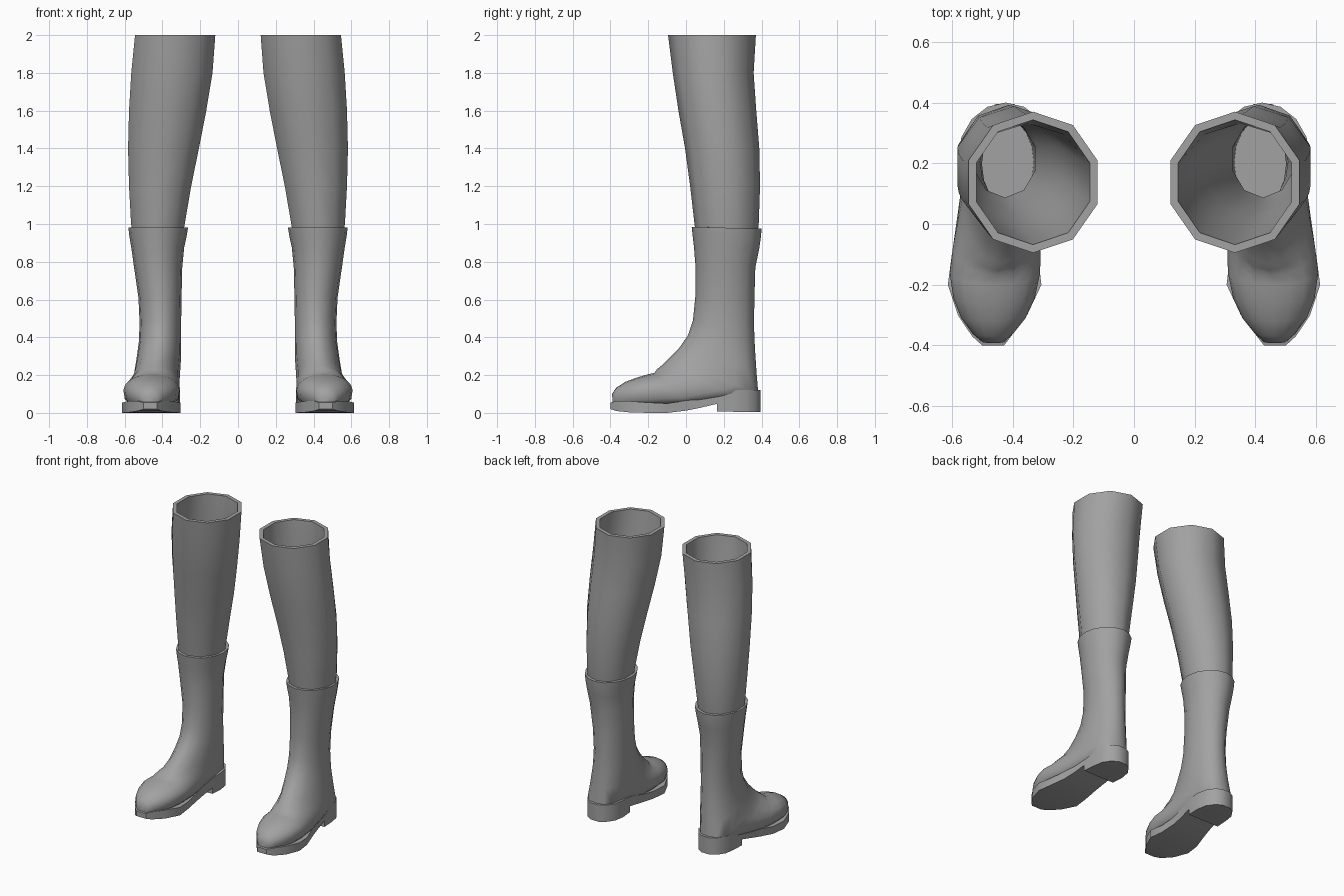
import bpy, bmesh, math

if "Cube" in bpy.data.objects:
    bpy.data.objects.remove(bpy.data.objects["Cube"])

grey = bpy.data.materials.new("plain grey")
grey.diffuse_color = (0.36, 0.36, 0.36, 1)
grey.use_nodes = True
grey.node_tree.nodes["Principled BSDF"].inputs["Base Color"].default_value = grey.diffuse_color


def loft(name, rings, angle, cap_start=False, cap_end=False, closed=False):
    """Skin a list of equal-length point rings into a smooth object."""
    bm = bmesh.new()
    loops = [[bm.verts.new(p) for p in ring] for ring in rings]
    n = len(loops[0])
    pairs = list(zip(loops, loops[1:]))
    if closed:
        pairs.append((loops[-1], loops[0]))
    for a, b in pairs:
        for i in range(n):
            j = (i + 1) % n
            bm.faces.new((a[i], a[j], b[j], b[i]))
    if cap_start:
        bm.faces.new(loops[0][::-1])
    if cap_end:
        bm.faces.new(loops[-1])
    bmesh.ops.recalc_face_normals(bm, faces=bm.faces)
    mesh = bpy.data.meshes.new(name)
    bm.to_mesh(mesh)
    bm.free()
    mesh.materials.append(grey)
    obj = bpy.data.objects.new(name, mesh)
    bpy.context.collection.objects.link(obj)
    bpy.context.view_layer.objects.active = obj
    obj.select_set(True)
    bpy.ops.object.shade_smooth_by_angle(angle=math.radians(angle))
    obj.select_set(False)
    return obj


def oval(front, back, xc, hw, side, n, square=1.0):
    """Tilted oval from a front (y, z) to a back (y, z); square < 1 fills out the back half."""
    ring = []
    for i in range(n):
        a = 2 * math.pi * i / n
        s, c = math.sin(a), math.cos(a)
        if c < 0:
            s = math.copysign(abs(s) ** square, s)
            c = -abs(c) ** square
        t = (1 - c) / 2
        ring.append((side * (xc + hw * s),
                     front[0] + (back[0] - front[0]) * t,
                     front[1] + (back[1] - front[1]) * t))
    return ring


# Leg: z, inner x, outer x, front y, back y
LEG = [(2.0, .12, .545, -.095, .37), (1.8, .135, .565, -.07, .358),
       (1.6, .168, .577, -.04, .372), (1.4, .207, .582, -.005, .388),
       (1.2, .248, .577, .022, .392), (1.0, .282, .566, .045, .385),
       (.88, .30, .55, .06, .37)]

# Boot: front y, z, back y, z, centre x, half width, squareness
BOOT = [(.03, .985, .40, .975, .4225, .158, 1), (.035, .94, .397, .935, .4235, .152, 1),
        (.042, .88, .388, .87, .425, .14, 1), (.05, .78, .367, .77, .423, .128, 1),
        (.05, .62, .362, .60, .413, .114, 1), (.037, .49, .36, .46, .411, .11, 1),
        (.01, .41, .365, .34, .413, .112, .95), (-.035, .345, .373, .22, .42, .118, .85),
        (-.09, .29, .383, .10, .43, .122, .75), (-.13, .25, .30, .08, .437, .128, .7),
        (-.153, .232, .16, .06, .445, .136, .7), (-.168, .211, .02, .04, .452, .144, .65),
        (-.20, .205, -.12, .035, .458, .149, .65), (-.26, .187, -.23, .03, .461, .134, .65),
        (-.32, .165, -.30, .03, .463, .106, .65), (-.37, .133, -.355, .03, .465, .066, .65),
        (-.392, .10, -.385, .03, .464, .036, .65)]

# Sole: y, inner x, outer x, bottom z, top z
SOLE = [(-.40, .428, .50, .02, .055), (-.37, .405, .533, .01, .062),
        (-.30, .352, .58, .003, .062), (-.20, .305, .613, 0, .055),
        (-.10, .317, .60, 0, .05), (0, .324, .572, .012, .065),
        (.08, .322, .557, .028, .09), (.165, .313, .547, .048, .115),
        (.165, .313, .547, .008, .115), (.25, .308, .541, .006, .122),
        (.32, .32, .53, .006, .122), (.37, .355, .497, .006, .122),
        (.395, .395, .455, .006, .122)]

for side, label in ((-1, "right"), (1, "left")):
    # hollow leg with a thick rim
    def leg_ring(row, wall):
        z, x0, x1, y0, y1 = row
        return oval((y0 + wall, z), (y1 - wall, z), (x0 + x1) / 2,
                    (x1 - x0) / 2 / math.sin(math.radians(72)) - wall, side, 10)
    loft(label + "_leg", [leg_ring(r, 0) for r in LEG] +
         [leg_ring(r, .027) for r in reversed(LEG)], 50, closed=True)

    # boot upper: inner lining up to the rim, then the outside down to the toe
    lining = [oval((f + .02, fz), (b - .02, bz), xc, hw - .02, side, 16)
              for f, fz, b, bz, xc, hw, sq in BOOT[5::-1]]
    lining.insert(0, oval((.06, .13), (.345, .13), .42, .09, side, 16))
    outside = [oval((f, fz), (b, bz), xc, hw, side, 16, sq)
               for f, fz, b, bz, xc, hw, sq in BOOT]
    loft(label + "_boot", lining + outside, 50, cap_start=True, cap_end=True)

    # sole with arch and stepped heel
    loft(label + "_sole", [[(side * x0, y, zb), (side * x1, y, zb),
                            (side * x1, y, zt), (side * x0, y, zt)]
                           for y, x0, x1, zb, zt in SOLE], 40, cap_start=True, cap_end=True)
